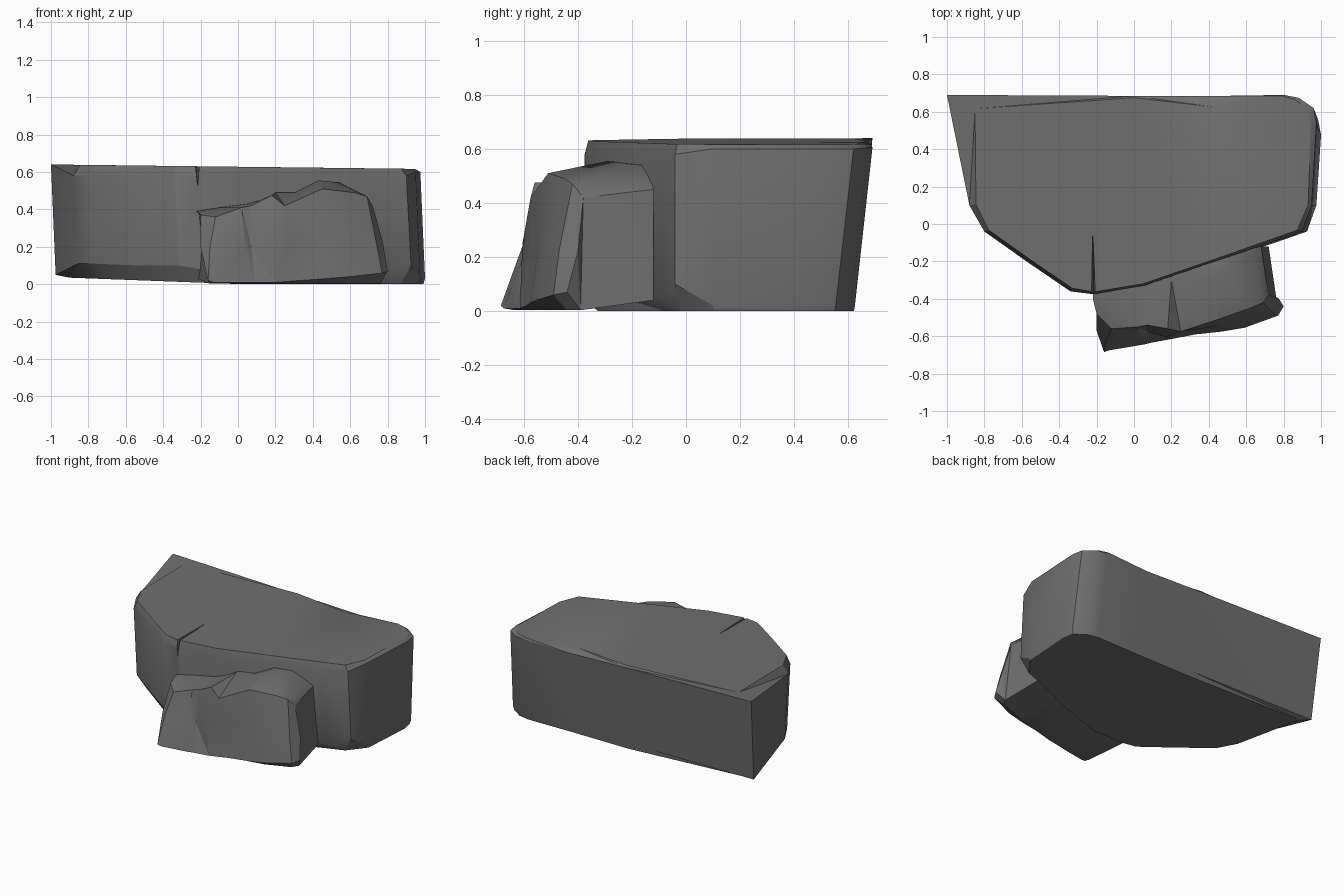
import bpy, bmesh
from mathutils import Vector

cube = bpy.data.objects.get("Cube")
if cube:
    bpy.data.objects.remove(cube, do_unlink=True)

# One dark grey stone colour
stone = bpy.data.materials.new("dark_grey_stone")
stone.use_nodes = True
GREY = (0.16, 0.16, 0.16, 1)
stone.diffuse_color = GREY
stone.node_tree.nodes["Principled BSDF"].inputs["Base Color"].default_value = GREY


def loft(name, rings):
    """Join closed rings of equal length and cap both ends."""
    bm = bmesh.new()
    rows = [[bm.verts.new(p) for p in ring] for ring in rings]
    n = len(rows[0])
    for a, b in zip(rows, rows[1:]):
        for i in range(n):
            j = (i + 1) % n
            bm.faces.new((a[i], a[j], b[j], b[i]))
    bm.faces.new(rows[0][::-1])
    bm.faces.new(rows[-1])
    bmesh.ops.triangulate(bm, faces=bm.faces[:])
    bmesh.ops.recalc_face_normals(bm, faces=bm.faces[:])
    mesh = bpy.data.meshes.new(name)
    bm.to_mesh(mesh)
    bm.free()
    mesh.materials.append(stone)
    obj = bpy.data.objects.new(name, mesh)
    bpy.context.collection.objects.link(obj)
    return obj


def shade(obj, degrees):
    bpy.ops.object.select_all(action="DESELECT")
    obj.select_set(True)
    bpy.context.view_layer.objects.active = obj
    bpy.ops.object.shade_smooth_by_angle(angle=degrees / 57.3)


# Main slab outline: x, y, lower edge height, upper edge height, top inset
outline = [
    (-1, .69, .05, .64, .15), (0, .685, .04, .615, .02), (.47, .685, .03, .6, .12),
    (.8, .69, .02, .605, .01), (.88, .675, .02, .605, .02), (.96, .62, .03, .6, .03),
    (.975, .54, .03, .6, .03), (.95, .1, .02, .6, .02), (.9, -.04, .1, .58, .03),
    (.73, -.1, .05, .57, .03), (.4, -.21, .04, .59, .02), (.05, -.33, .04, .57, .02),
    (-.22, -.375, .08, .58, .02), (-.34, -.36, .1, .59, .03), (-.56, -.21, .1, .58, .03),
    (-.8, -.04, .11, .58, .03), (-.88, .1, .11, .58, .04),
]
foot, low, high, crown = [], [], [], []
for x, y, z_low, z_high, inset in outline:
    lean = .065 if y > .5 else 0
    ground = .035 * max(0, -x)
    low.append((x + .025, y - lean, z_low))
    high.append((x, y, z_high))
    edge = Vector((x + .025, y - lean, ground))
    foot.append(edge.lerp(Vector((.1, .2, ground)), .07 if z_low > .045 else .01))
    crown.append(Vector((x, y, .628 - .012 * x)).lerp(Vector((0, .2, .63)), inset))
slab = loft("main_slab", [foot, low, high, crown])

# Narrow crack in the front rim of the slab
crack = loft("crack_cutter", [
    [(-.235, -.42, .7), (-.2, -.42, .7), (-.215, -.42, .51)],
    [(-.222, -.06, .7), (-.218, -.06, .7), (-.22, -.06, .615)],
])
crack.hide_render = True
crack.hide_set(True)
cut = slab.modifiers.new("crack", "BOOLEAN")
cut.operation = "DIFFERENCE"
cut.solver = "EXACT"
cut.object = crack
bpy.context.view_layer.objects.active = slab
bpy.ops.object.modifier_apply(modifier=cut.name)
bpy.data.objects.remove(crack, do_unlink=True)
shade(slab, 25)

# Front boulder, in cross sections from one end to the other:
# toe, belly, brow and ridge points of each section
sections = [
    ((-.16, -.685, .02), (-.2, -.57, .2), (-.2, -.48, .37), (-.22, -.4, .39)),
    ((-.13, -.675, .01), (-.15, -.62, .2), (-.12, -.56, .36), (-.1, -.37, .41)),
    ((.05, -.645, .01), (.04, -.61, .18), (.02, -.55, .41), (.05, -.35, .43)),
    ((.09, -.635, .01), (.07, -.575, .2), (.07, -.54, .42), (.12, -.32, .45)),
    ((.2, -.615, .01), (.17, -.605, .25), (.18, -.56, .475), (.2, -.3, .49)),
    ((.33, -.59, .02), (.28, -.57, .25), (.25, -.575, .42), (.3, -.27, .49)),
    ((.47, -.575, .03), (.46, -.545, .25), (.45, -.51, .51), (.43, -.29, .555)),
    ((.59, -.555, .04), (.6, -.52, .25), (.62, -.45, .49), (.54, -.21, .545)),
    ((.77, -.49, .06), (.74, -.47, .22), (.69, -.42, .47), (.65, -.15, .48)),
    ((.8, -.44, .07), (.775, -.4, .22), (.72, -.38, .42), (.68, -.12, .45)),
]
rings = []
for toe, belly, brow, ridge in sections:
    t = toe[0]
    back_y = -.12 if t > .5 else -.2
    back_x = min(t, .72) if t > -.1 else t - .08
    sole = (t * .95, toe[1] + .05, .003)
    rings.append([sole, toe, belly, brow, ridge,
                  (ridge[0], max(ridge[1], back_y), ridge[2] - .01),
                  (back_x, back_y, .04)])
boulder = loft("front_boulder", rings)
shade(boulder, 28)
